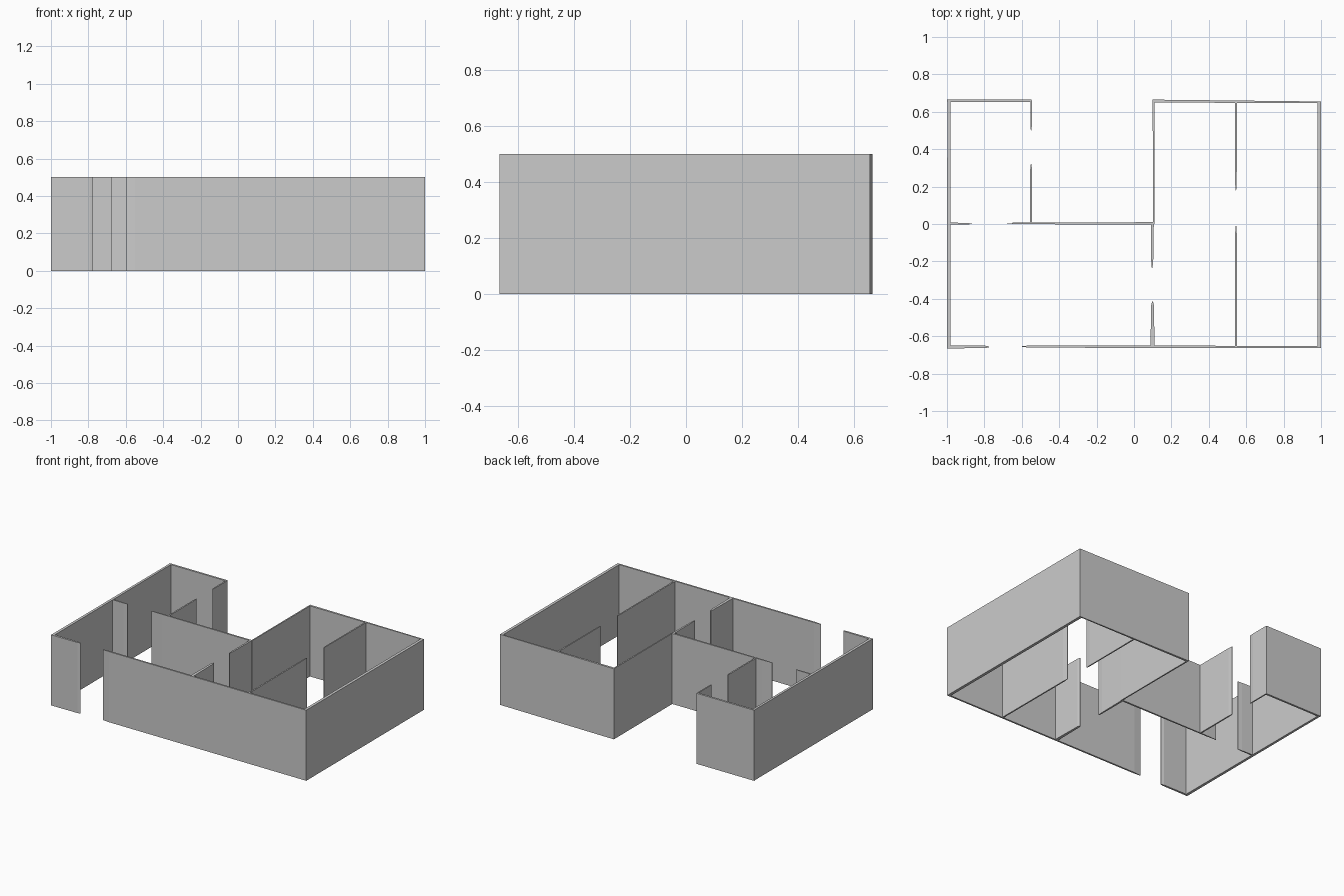
import bpy
import bmesh
from mathutils import Vector

cube = bpy.data.objects.get("Cube")
if cube:
    bpy.data.objects.remove(cube, do_unlink=True)

HEIGHT = 0.5

plaster = bpy.data.materials.new("grey_plaster")
plaster.use_nodes = True
colour = (0.6, 0.6, 0.6, 1)
plaster.diffuse_color = colour
plaster.node_tree.nodes["Principled BSDF"].inputs["Base Color"].default_value = colour


def wall(name, start, end, thick, thick_end=None, tip=0.0):
    """Extrude a wall footprint along its centre line; tip is the length of a tapered free end."""
    a, b = Vector(start), Vector(end)
    along = (b - a).normalized()
    side = Vector((-along.y, along.x)) / 2
    last = thick if thick_end is None else thick_end
    stations = [(a, thick), (b - along * tip, last)]
    if tip:
        stations.append((b, last * 0.35))
    outline = [p - side * w for p, w in stations]
    outline += [p + side * w for p, w in reversed(stations)]

    bm = bmesh.new()
    base = bm.faces.new([bm.verts.new((p.x, p.y, 0)) for p in outline])
    top = bmesh.ops.extrude_face_region(bm, geom=[base], use_keep_orig=True)
    bmesh.ops.translate(bm, vec=(0, 0, HEIGHT),
                        verts=[v for v in top["geom"] if isinstance(v, bmesh.types.BMVert)])
    bmesh.ops.recalc_face_normals(bm, faces=bm.faces)
    mesh = bpy.data.meshes.new(name)
    bm.to_mesh(mesh)
    bm.free()
    mesh.materials.append(plaster)
    obj = bpy.data.objects.new(name, mesh)
    bpy.context.collection.objects.link(obj)


# Outer walls
wall("left_outer_wall", (0.99, -0.66), (0.99, 0.653), 0.02)
wall("right_outer_wall", (-0.99, -0.665), (-0.99, 0.665), 0.02, 0.016)
wall("back_right_wall", (-1, 0.658), (-0.548, 0.658), 0.014)
wall("back_left_wall", (0.1, 0.657), (1, 0.651), 0.016, 0.008)
wall("front_left_wall", (1, -0.658), (-0.6, -0.655), 0.012, tip=0.05)
wall("front_right_wall", (-1, -0.657), (-0.775, -0.657), 0.016, 0.013, tip=0.02)

# Courtyard walls
wall("courtyard_back_stub", (-0.55, 0.66), (-0.55, 0.5), 0.009, tip=0.03)
wall("courtyard_side_wall", (-0.55, 0.004), (-0.55, 0.32), 0.010, tip=0.03)
wall("courtyard_front_wall", (0.1, 0.003), (-0.68, 0.004), 0.013, 0.009, tip=0.08)
wall("courtyard_inner_wall", (0.105, 0), (0.105, 0.66), 0.008, 0.010)

# Room partitions around the door openings
wall("right_room_stub", (-0.99, 0.003), (-0.865, 0.001), 0.010, 0.008, tip=0.03)
wall("hall_upper_stub", (0.099, 0.01), (0.097, -0.235), 0.014, 0.011, tip=0.04)
wall("hall_lower_stub", (0.099, -0.66), (0.099, -0.415), 0.022, 0.015, tip=0.02)
wall("left_back_partition", (0.546, 0.655), (0.545, 0.18), 0.010, 0.008, tip=0.03)
wall("left_front_partition", (0.546, -0.66), (0.545, -0.01), 0.010, 0.009, tip=0.04)
